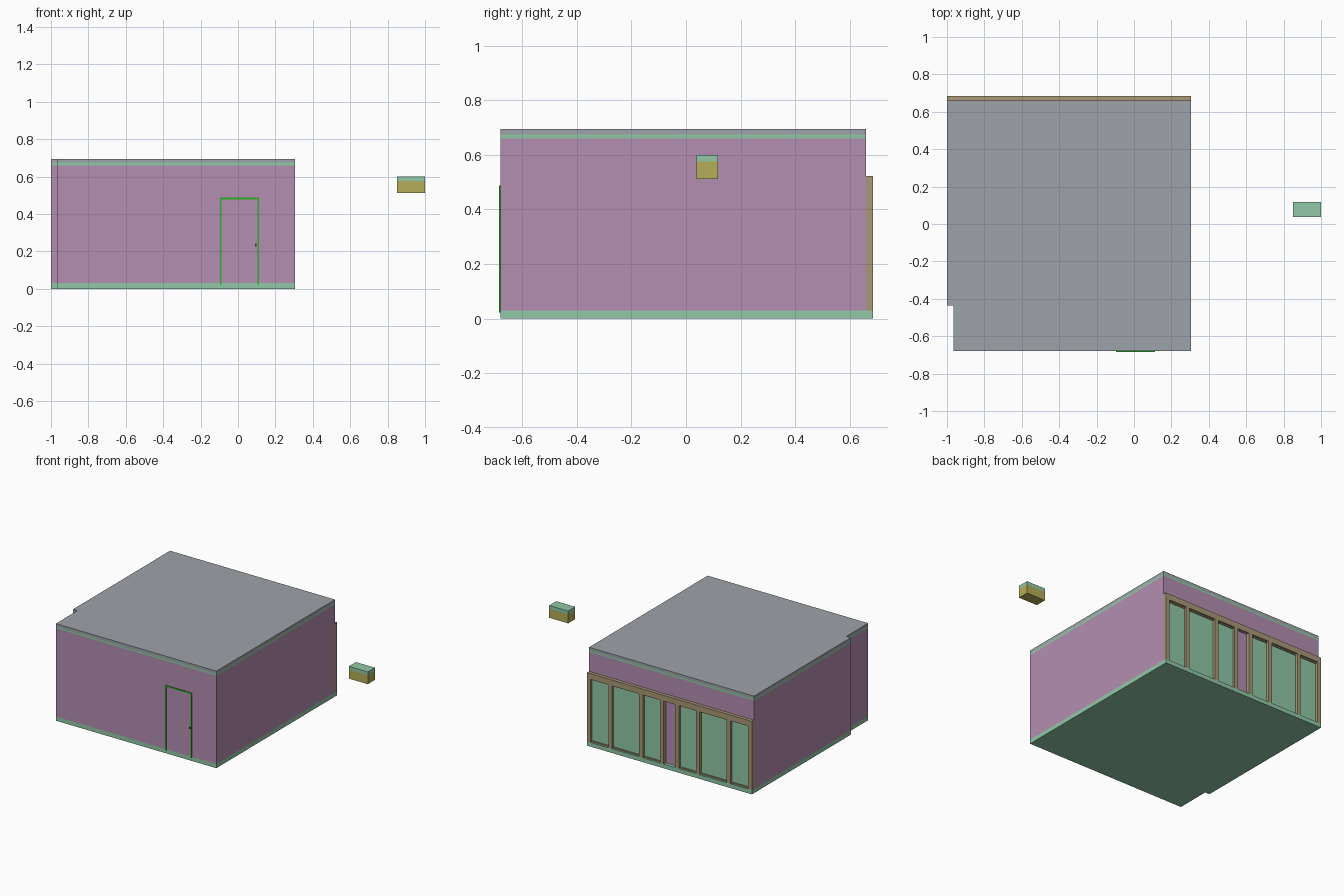
import bpy
import bmesh

cube = bpy.data.objects.get("Cube")
if cube:
    bpy.data.objects.remove(cube, do_unlink=True)


def material(name, r, g, b):
    """Flat material from 0-255 display values, stored as linear."""
    def lin(c):
        c /= 255
        return c / 12.92 if c <= 0.04045 else ((c + 0.055) / 1.055) ** 2.4
    colour = (lin(r), lin(g), lin(b), 1)
    m = bpy.data.materials.new(name)
    m.diffuse_color = colour
    m.use_nodes = True
    shader = next(n for n in m.node_tree.nodes if n.type == 'BSDF_PRINCIPLED')
    shader.inputs["Base Color"].default_value = colour
    return m


PINK = material("mauve wall", 180, 142, 177)
MINT = material("pale green", 145, 200, 166)
GREY = material("roof grey", 158, 164, 169)
TAN = material("timber tan", 168, 152, 118)
OLIVE = material("olive yellow", 180, 173, 88)
GREEN = material("bright green", 40, 178, 35)
DARK = material("dark green", 35, 65, 35)


def prism(name, outline, z0, z1, mat):
    """Vertical prism over a plan outline."""
    bm = bmesh.new()
    face = bm.faces.new([bm.verts.new((x, y, z0)) for x, y in outline])
    out = bmesh.ops.extrude_face_region(bm, geom=[face])
    top = [v for v in out["geom"] if isinstance(v, bmesh.types.BMVert)]
    bmesh.ops.translate(bm, verts=top, vec=(0, 0, z1 - z0))
    bmesh.ops.recalc_face_normals(bm, faces=bm.faces)
    mesh = bpy.data.meshes.new(name)
    bm.to_mesh(mesh)
    bm.free()
    mesh.materials.append(mat)
    obj = bpy.data.objects.new(name, mesh)
    bpy.context.collection.objects.link(obj)
    return obj


def box(name, x, y, z, mat):
    """Box from three (low, high) ranges."""
    plan = [(x[0], y[0]), (x[1], y[0]), (x[1], y[1]), (x[0], y[1])]
    return prism(name, plan, z[0], z[1], mat)


# Building shell: stacked layers sharing a plan with one notched corner
LEFT, RIGHT, FRONT, BACK = -1.0, 0.305, -0.68, 0.66
EDGE = 0.684


def plan(back):
    return [(LEFT + 0.035, FRONT), (RIGHT, FRONT), (RIGHT, back),
            (LEFT, back), (LEFT, -0.435), (LEFT + 0.035, -0.435)]


prism("floor_slab", plan(EDGE), 0, 0.03, MINT)
prism("walls", plan(BACK), 0.03, 0.66, PINK)
prism("ceiling_band", plan(BACK), 0.66, 0.674, MINT)
prism("roof", plan(BACK), 0.674, 0.694, GREY)

# Back glazing: header beam, sill, and two mirrored runs of three windows
MID = (LEFT + RIGHT) / 2
SILL, HEAD = 0.03, 0.48
box("header_beam", (LEFT, RIGHT), (BACK, EDGE), (HEAD, 0.522), TAN)
POSTS = [0.06, 0.225, 0.468, 0.638]
HALF = 0.0145
for side, word in ((1, "left"), (-1, "right")):
    def span(a, b):
        return tuple(sorted((MID + side * a, MID + side * b)))

    for i, c in enumerate(POSTS):
        box(f"window_post_{word}_{i}", span(c - HALF, c + HALF),
            (BACK, EDGE), (SILL, HEAD), TAN)
    for i, (a, b) in enumerate(zip(POSTS, POSTS[1:])):
        a, b = a + HALF, b - HALF
        box(f"window_pane_{word}_{i}", span(a, b),
            (BACK, BACK + 0.006), (SILL, HEAD), MINT)
        for part, z in (("bottom", SILL), ("top", HEAD - 0.008)):
            box(f"window_{part}_rail_{word}_{i}", span(a, b),
                (BACK, BACK + 0.012), (z, z + 0.008), TAN)

# Front door: leaf, outlined frame and handle
X0, X1, TOP, T = -0.097, 0.113, 0.487, 0.009
DOOR_Y = (FRONT - 0.005, FRONT)
box("door_leaf", (X0 + T, X1 - T), (FRONT - 0.002, FRONT), (0.03, TOP - T), PINK)
box("door_jamb_right", (X0, X0 + T), DOOR_Y, (0.022, TOP), GREEN)
box("door_jamb_left", (X1 - T, X1), DOOR_Y, (0.022, TOP), GREEN)
box("door_head", (X0 + T, X1 - T), DOOR_Y, (TOP - T, TOP), GREEN)
box("door_handle", (0.092, 0.1), DOOR_Y, (0.227, 0.242), DARK)

# Separate floating box with a lid
box("small_box", (0.85, 1.0), (0.038, 0.118), (0.512, 0.576), OLIVE)
box("small_box_lid", (0.85, 1.0), (0.038, 0.118), (0.576, 0.6), MINT)
